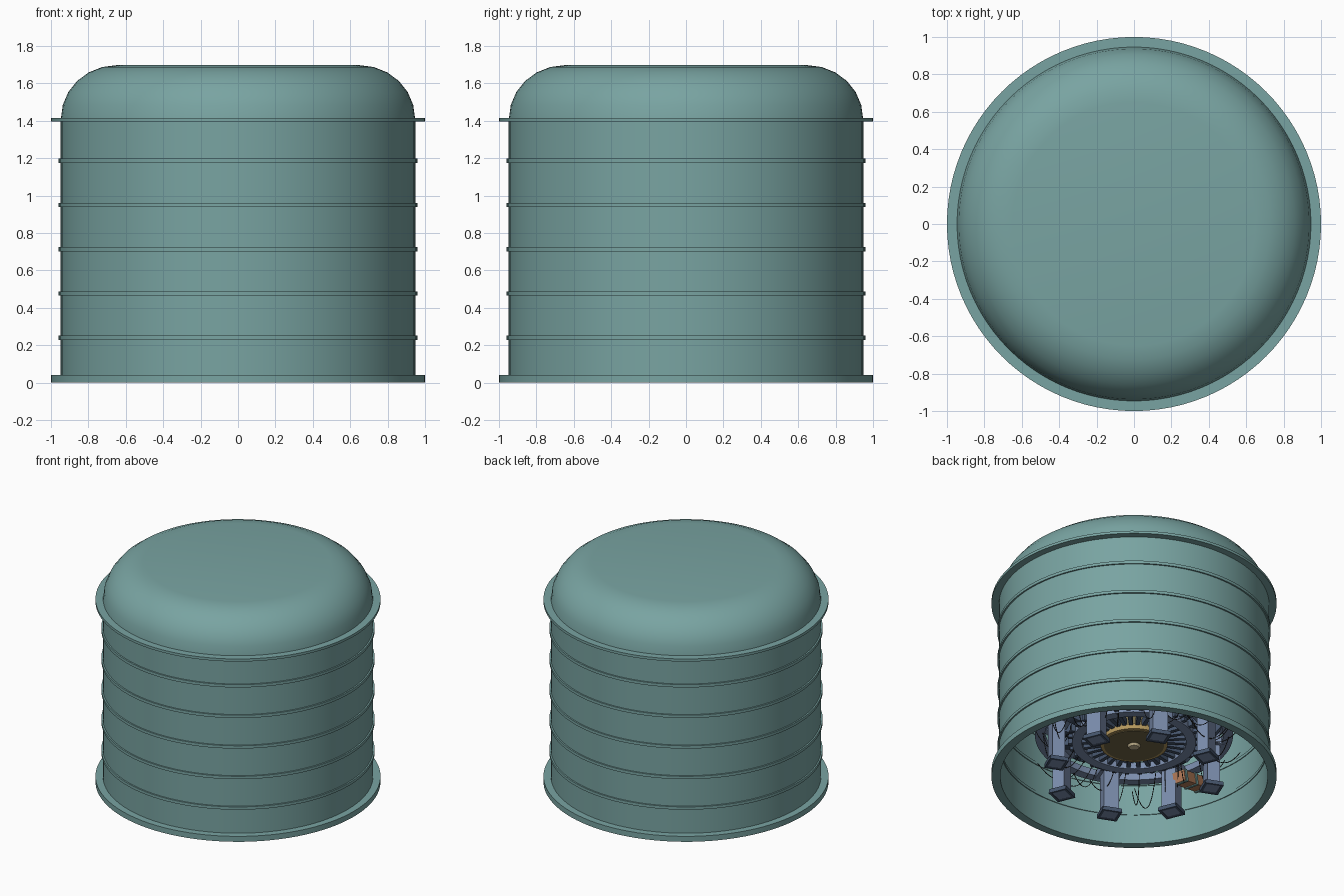
import bpy, bmesh, math, random
from mathutils import Vector, Matrix

if "Cube" in bpy.data.objects:
    bpy.data.objects.remove(bpy.data.objects["Cube"])

random.seed(4)
TAU = math.tau


def mat(name, rgb):
    m = bpy.data.materials.new(name)
    m.diffuse_color = (*rgb, 1)
    m.use_nodes = True
    m.node_tree.nodes["Principled BSDF"].inputs["Base Color"].default_value = m.diffuse_color
    return m


TEAL = mat("teal", (0.19, 0.37, 0.36))
STEEL = mat("blue_steel", (0.20, 0.27, 0.42))
NAVY = mat("navy", (0.06, 0.09, 0.15))
GOLD = mat("gold", (0.45, 0.31, 0.11))
OLIVE = mat("olive", (0.16, 0.13, 0.06))
COPPER = mat("copper", (0.45, 0.20, 0.10))
CREAM = mat("cream", (0.6, 0.5, 0.3))
BLACK = mat("cable_black", (0.02, 0.02, 0.02))


def finish(name, bm, material, smooth=True):
    bmesh.ops.recalc_face_normals(bm, faces=bm.faces[:])
    me = bpy.data.meshes.new(name)
    bm.to_mesh(me)
    bm.free()
    me.materials.append(material)
    ob = bpy.data.objects.new(name, me)
    bpy.context.collection.objects.link(ob)
    if smooth:
        bpy.ops.object.select_all(action='DESELECT')
        ob.select_set(True)
        bpy.context.view_layer.objects.active = ob
        bpy.ops.object.shade_smooth_by_angle(angle=math.radians(35))
    return ob


def lathe(name, profile, material, closed=True, n=96):
    """Revolve an (r, z) profile around z."""
    bm = bmesh.new()
    vs = [bm.verts.new((r, 0, z)) for r, z in profile]
    m = len(vs)
    es = [bm.edges.new((vs[i], vs[(i + 1) % m])) for i in range(m if closed else m - 1)]
    bmesh.ops.spin(bm, geom=vs + es, cent=(0, 0, 0), axis=(0, 0, 1), angle=TAU, steps=n)
    bmesh.ops.remove_doubles(bm, verts=bm.verts[:], dist=1e-5)
    return finish(name, bm, material)


def ring(name, r0, r1, z0, z1, material):
    return lathe(name, [(r0, z0), (r1, z0), (r1, z1), (r0, z1)], material)


def disc(name, r, z0, z1, material):
    return lathe(name, [(0, z0), (r, z0), (r, z1), (0, z1)], material, closed=False)


def frustum(bm, z0, z1, a, b, mtx):
    """Four sided block with half sizes a at z0 and b at z1."""
    lo = [bm.verts.new(mtx @ Vector((sx * a[0], sy * a[1], z0))) for sx, sy in QUAD]
    hi = [bm.verts.new(mtx @ Vector((sx * b[0], sy * b[1], z1))) for sx, sy in QUAD]
    bm.faces.new(lo)
    bm.faces.new(hi)
    for i in range(4):
        j = (i + 1) % 4
        bm.faces.new((lo[i], lo[j], hi[j], hi[i]))


QUAD = ((-1, -1), (1, -1), (1, 1), (-1, 1))


def polar(angle, r, z=0):
    return Matrix.Rotation(angle, 4, 'Z') @ Matrix.Translation((r, 0, z))


# Outer vessel: wall, domed lid, flanges and hoops
ring("vessel_wall", 0.938, 0.948, 0.0, 1.41, TEAL)


def dome_arc(t, steps=6):
    return [(0.65 + (0.297 - t) * math.cos(a), 1.41 + (0.287 - t) * math.sin(a))
            for a in (math.pi / 2 * i / steps for i in range(steps + 1))]


lathe("domed_lid", dome_arc(0) + [(0, 1.697), (0, 1.687)] + dome_arc(0.01)[::-1], TEAL)
ring("base_flange", 0.938, 1.0, 0.0, 0.042, TEAL)
ring("lid_flange", 0.938, 1.0, 1.395, 1.415, TEAL)
for i in range(5):
    z = 0.24 + 0.2365 * i
    ring(f"hoop_{i + 1}", 0.932, 0.959, z - 0.011, z + 0.011, TEAL)

# Central column with end plate and cap
disc("central_column", 0.17, 0.27, 1.30, OLIVE)
for name, z in (("lower", 0.25), ("upper", 1.29)):
    disc(name + "_end_plate", 0.21, z, z + 0.03, OLIVE)
    ring(name + "_gold_ring", 0.21, 0.235, z + 0.005, z + 0.045, GOLD)
lathe("centre_cap", [(0, 0.235), (0.035, 0.235), (0.05, 0.255), (0, 0.255)], CREAM, closed=False)

# Ring-shaped inner chamber
lathe("inner_chamber", [(0.46 + 0.16 * math.cos(a), 0.79 + 0.34 * math.sin(a))
      for a in (TAU * i / 24 for i in range(24))], COPPER)

# D-shaped upright coils around the column
bm = bmesh.new()
for k in range(16):
    M = Matrix.Rotation(TAU * (k + 0.5) / 16, 4, 'Z')
    loops = []
    for i in range(28):
        a = TAU * i / 28
        c, s = math.cos(a), math.sin(a)
        r = 0.46 + (0.23 * c if c > 0 else -0.24 * abs(c) ** 0.5)
        loop = []
        for f, w in ((1.0, -0.035), (1.0, 0.035), (0.8, 0.035), (0.8, -0.035)):
            loop.append(bm.verts.new(M @ Vector((0.46 + (r - 0.46) * f, w, 0.79 + 0.48 * s * f))))
        loops.append(loop)
    for i in range(28):
        p, q = loops[i], loops[(i + 1) % 28]
        for j in range(4):
            bm.faces.new((p[j], p[(j + 1) % 4], q[(j + 1) % 4], q[j]))
finish("upright_coils", bm, NAVY)

# Radial fins joining the column to the coils
bm = bmesh.new()
for k in range(32):
    M = polar(TAU * k / 32, 0.345)
    frustum(bm, 0.285, 0.34, (0.12, 0.014), (0.12, 0.014), M)
finish("radial_fins", bm, NAVY, False)

# Horizontal ring coils
for i, (r, z) in enumerate(((0.40, 0.30), (0.66, 0.36), (0.72, 0.62),
                            (0.72, 0.96), (0.66, 1.22), (0.40, 1.28))):
    ring(f"ring_coil_{i + 1}", r - 0.035, r + 0.035, z - 0.025, z + 0.025, STEEL)

# Eight support legs with flared framed feet
legs, feet = bmesh.new(), bmesh.new()
for k in range(8):
    M = polar(TAU * (k + 0.5) / 8, 0.57)
    frustum(legs, 0.04, 0.44, (0.045, 0.055), (0.045, 0.055), M)
    frustum(legs, 0.004, 0.04, (0.05, 0.055), (0.045, 0.05), M)
    frustum(legs, 0.33, 0.38, (0.09, 0.08), (0.09, 0.08), M)
    for s in (-1, 1):
        frustum(feet, 0, 0.03, (0.068, 0.009), (0.062, 0.009),
                M @ Matrix.Translation((0, s * 0.063, 0)))
        frustum(feet, 0, 0.03, (0.009, 0.07), (0.009, 0.066),
                M @ Matrix.Translation((s * 0.059, 0, 0)))
finish("support_legs", legs, STEEL, False)
finish("leg_feet", feet, NAVY, False)

# Tilted side duct with bands
T = polar(math.radians(97), 0.66, 0.30)
T = polar(math.radians(193), 0.66, 0.27) @ Matrix.Rotation(math.radians(78), 4, 'Y')
bm = bmesh.new()
frustum(bm, -0.14, 0.14, (0.04, 0.05), (0.04, 0.05), T)
finish("side_duct", bm, COPPER, False)
bm = bmesh.new()
for z in (-0.12, 0, 0.12):
    frustum(bm, z - 0.012, z + 0.012, (0.046, 0.056), (0.046, 0.056), T)
finish("side_duct_bands", bm, TEAL, False)

# Hanging cables from the coils to the outer ring
cu = bpy.data.curves.new("hanging_cables", 'CURVE')
cu.dimensions = '3D'
cu.bevel_depth = 0.003
cu.bevel_resolution = 0
for k in range(32):
    a0 = TAU * k / 32
    a1 = a0 + random.uniform(0.1, 0.3)
    r0, r1 = random.uniform(0.4, 0.55), random.uniform(0.62, 0.78)
    sag = random.uniform(0.12, 0.22)
    sp = cu.splines.new('POLY')
    sp.points.add(12)
    for i, p in enumerate(sp.points):
        t = i / 12
        a, r = a0 + (a1 - a0) * t, r0 + (r1 - r0) * t
        p.co = (r * math.cos(a), r * math.sin(a), 0.33 - 4 * sag * t * (1 - t), 1)
cu.materials.append(BLACK)
bpy.context.collection.objects.link(bpy.data.objects.new("hanging_cables", cu))
